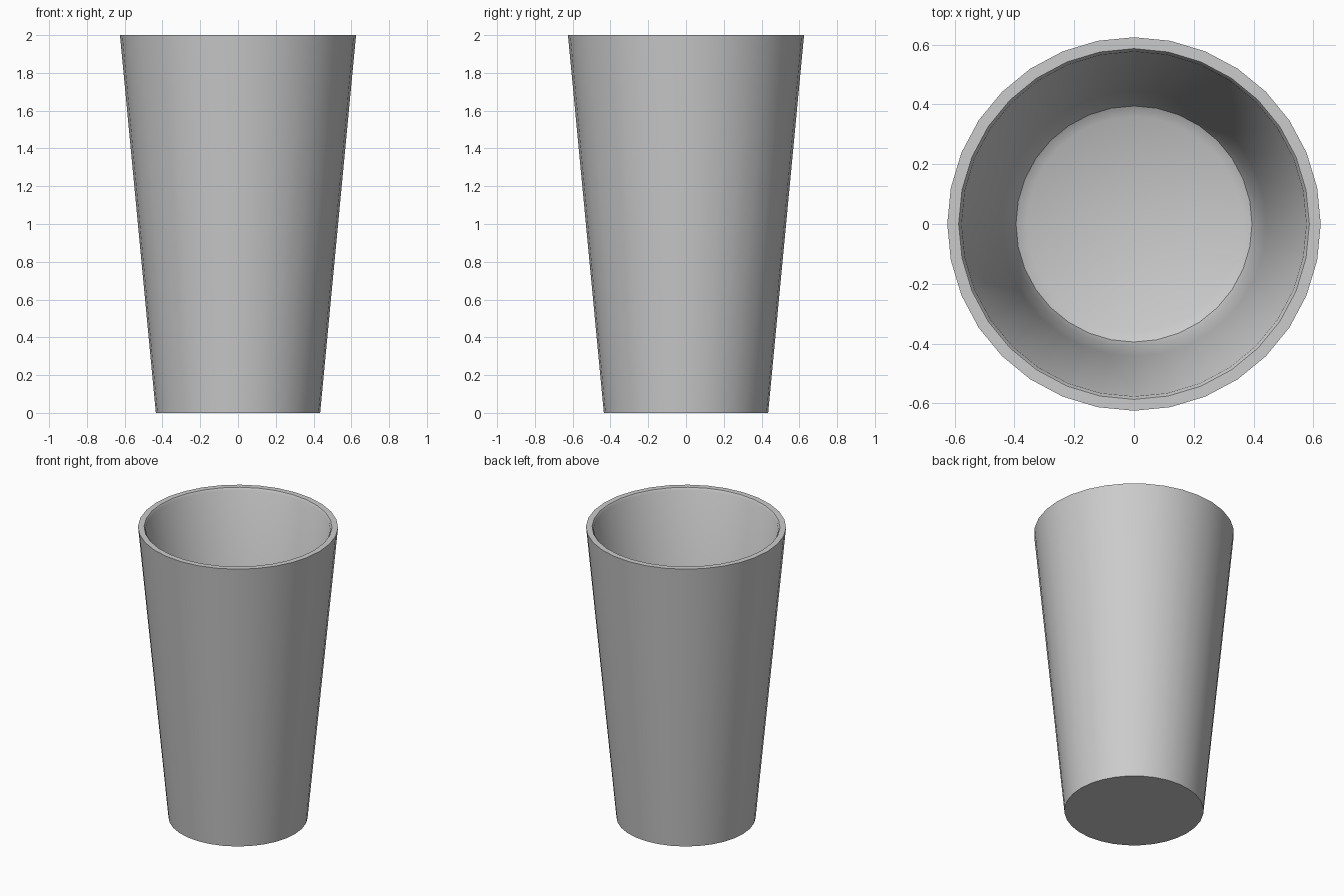
import bpy, bmesh, math

if "Cube" in bpy.data.objects:
    bpy.data.objects.remove(bpy.data.objects["Cube"])

SIDES = 32

# Cup cross-section (radius, height): outer wall, rim, inner wall, rounded floor
outer = [(0.435, 0.0), (0.625, 2.0)]
rim = [(0.587, 2.0), (0.577, 1.985)]
inner = [(0.443, 0.45), (0.411, 0.12), (0.395, 0.08), (0.36, 0.06)]
profile = outer + rim + inner

bm = bmesh.new()
rings = []
for r, z in profile:
    rings.append([bm.verts.new((r * math.cos(2 * math.pi * i / SIDES),
                                r * math.sin(2 * math.pi * i / SIDES), z))
                  for i in range(SIDES)])
# Walls between neighbouring rings
for a, b in zip(rings, rings[1:]):
    for i in range(SIDES):
        j = (i + 1) % SIDES
        bm.faces.new((a[i], a[j], b[j], b[i]))
# Flat underside and fan-shaped inside floor
bm.faces.new(rings[0][::-1])
centre = bm.verts.new((0, 0, 0.06))
for i in range(SIDES):
    bm.faces.new((rings[-1][i], rings[-1][(i + 1) % SIDES], centre))
bmesh.ops.recalc_face_normals(bm, faces=bm.faces)

mesh = bpy.data.meshes.new("cup")
bm.to_mesh(mesh)
bm.free()
cup = bpy.data.objects.new("cup", mesh)
bpy.context.collection.objects.link(cup)

# Smooth walls, crisp rim and base
bpy.context.view_layer.objects.active = cup
cup.select_set(True)
bpy.ops.object.shade_smooth_by_angle(angle=math.radians(35))
